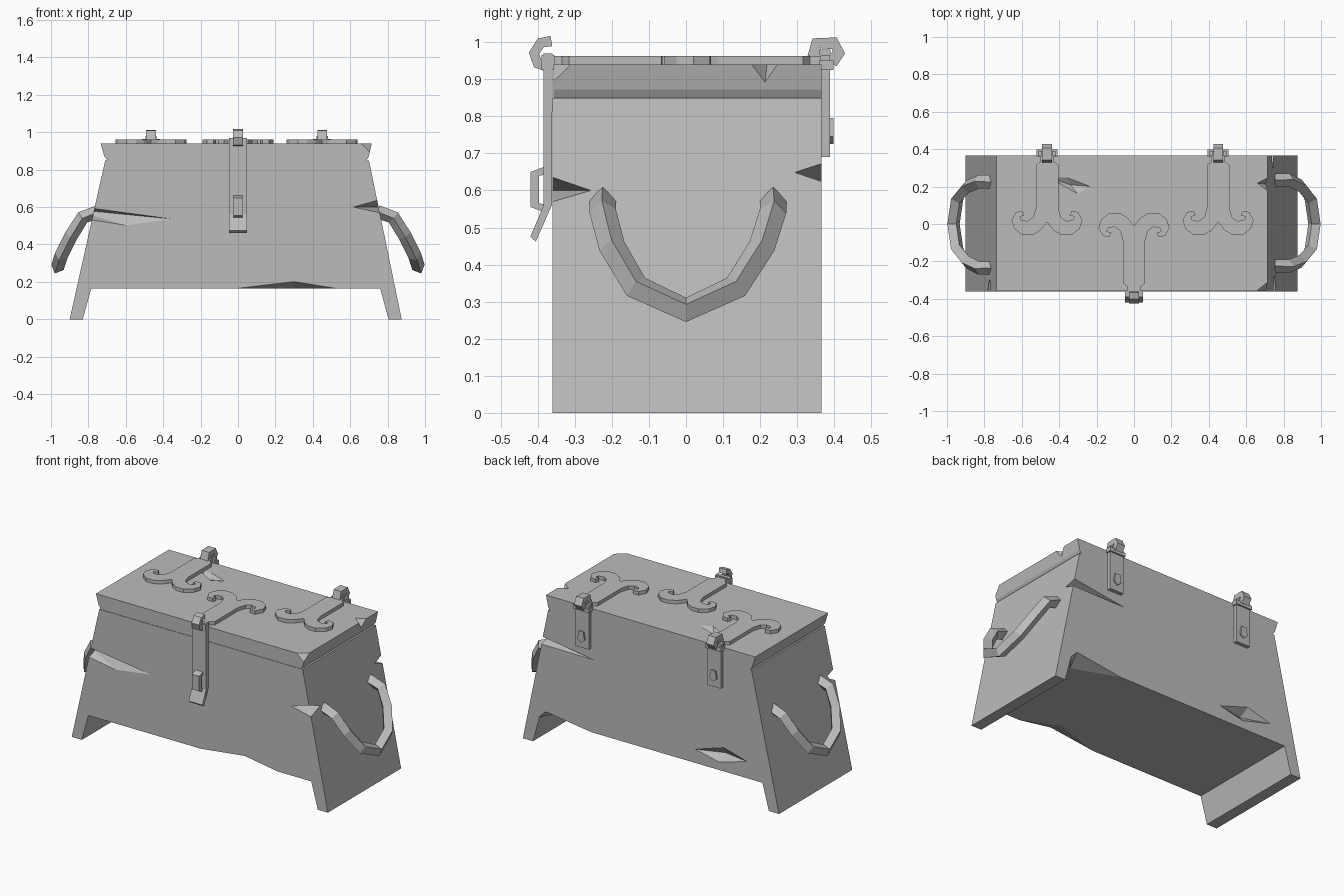
import bpy
import bmesh
from mathutils import Vector

cube = bpy.data.objects.get("Cube")
if cube:
    bpy.data.objects.remove(cube, do_unlink=True)

gray = bpy.data.materials.new("plain gray")
gray.use_nodes = True
COLOR = (0.5, 0.5, 0.5, 1)
gray.diffuse_color = COLOR
gray.node_tree.nodes["Principled BSDF"].inputs["Base Color"].default_value = COLOR


def finish(name, bm):
    bmesh.ops.recalc_face_normals(bm, faces=bm.faces)
    mesh = bpy.data.meshes.new(name)
    bm.to_mesh(mesh)
    bm.free()
    mesh.materials.append(gray)
    obj = bpy.data.objects.new(name, mesh)
    bpy.context.collection.objects.link(obj)
    return obj


def prism(name, pts, axis, lo, hi):
    """Extrude a 2D outline along one axis."""
    place = {"x": lambda u, v, w: (w, u, v),
             "y": lambda u, v, w: (u, w, v),
             "z": lambda u, v, w: (u, v, w)}[axis]
    bm = bmesh.new()
    a = [bm.verts.new(place(u, v, lo)) for u, v in pts]
    b = [bm.verts.new(place(u, v, hi)) for u, v in pts]
    bm.faces.new(a)
    bm.faces.new(b[::-1])
    for i in range(len(pts)):
        j = (i + 1) % len(pts)
        bm.faces.new((a[i], b[i], b[j], a[j]))
    return finish(name, bm)


def box(name, x, y, z):
    return prism(name, [(x[0], y[0]), (x[1], y[0]), (x[1], y[1]), (x[0], y[1])], "z", *z)


def ribbon(path, width):
    """Outline of a bent bar around a 2D centre line."""
    p = [Vector(q) for q in path]
    left, right = [], []
    for i, q in enumerate(p):
        d = (p[min(i + 1, len(p) - 1)] - p[max(i - 1, 0)]).normalized()
        n = Vector((-d.y, d.x)) * width / 2
        left.append(q + n)
        right.append(q - n)
    return left + right[::-1]


def chip(target, pts):
    """Cut a convex nick out of a part."""
    bm = bmesh.new()
    for p in pts:
        bm.verts.new(p)
    bmesh.ops.convex_hull(bm, input=bm.verts)
    cutter = finish("chip_cutter", bm)
    cutter.hide_render = True
    mod = target.modifiers.new("chip", "BOOLEAN")
    mod.operation = "DIFFERENCE"
    mod.solver = "EXACT"
    mod.object = cutter
    bpy.context.view_layer.objects.active = target
    bpy.ops.object.modifier_apply(modifier=mod.name)
    bpy.data.objects.remove(cutter, do_unlink=True)


# Chest body with slanted ends running down into legs
body = prism("chest_body", [(-.9, 0), (-.83, 0), (-.785, .165), (.76, .165), (.805, 0),
                            (.875, 0), (.70, .85), (-.71, .85)], "y", -.36, .365)

# Nicks in the body: front left, front right, front bottom
chip(body, [(-.34, -.362, .535), (-.52, -.38, .48), (-.6, -.38, .56), (-.9, -.4, .62),
            (-.9, -.4, .53), (-.9, -.28, .59)])
chip(body, [(.61, -.365, .6), (.76, -.25, .6), (.9, -.5, .73), (.9, -.5, .5)])
chip(body, [(-.08, -.37, .16), (.3, -.37, .205), (.58, -.37, .16), (.3, -.25, .16),
            (.3, -.4, .1)])
# Back: upper corner gash, bottom chip, long dent
chip(body, [(.35, .37, .62), (.76, .29, .65), (.9, .5, .74), (.9, .5, .58)])
chip(body, [(.35, .37, .16), (.72, .37, .21), (.77, .37, .16), (.68, .25, .16),
            (.6, .4, .1)])
chip(body, [(-.3, .37, .25), (-.7, .37, .27), (-.52, .37, .32), (-.48, .37, .21),
            (-.5, .32, .26)])

# Lid with an undercut lower edge
lid = prism("lid", [(-.695, .845), (.685, .845), (.70, .872), (.715, .94),
                    (-.735, .94), (-.715, .872)], "y", -.357, .365)
chip(lid, [(.63, -.37, .95), (.73, -.29, .95), (.72, -.37, .865), (.8, -.45, .95)])
chip(lid, [(.73, .16, .95), (.73, .26, .95), (.65, .22, .95), (.73, .21, .865)])
chip(lid, [(-.46, .25, .941), (-.23, .2, .941), (-.3, .16, .941), (-.36, .25, .941),
           (-.34, .21, .915)])

# Strap outline: neck, band and one scroll, mirrored to the other half
HALF = [(.035, 0), (.035, .03), (.06, .05), (.06, .28), (.075, .33), (.105, .35),
        (.14, .342), (.145, .325), (.12, .32), (.13, .298), (.165, .3), (.19, .345),
        (.175, .39), (.13, .425), (.08, .425), (.035, .4)]
STRAP = HALF + [(0, .355)] + [(-u, v) for u, v in HALF[::-1]]


def strap(name, x, y, sign):
    pts = [(x + u, y + sign * v) for u, v in STRAP]
    prism(name, pts, "z", .93, .962)


# Front latch
strap("front_strap", 0, -.365, 1)
prism("front_latch_plate", [(-.36, .97), (-.384, .97), (-.384, .56), (-.42, .475),
                            (-.405, .462), (-.362, .56)], "x", -.048, .048)
prism("front_latch_loop", ribbon([(-.37, .655), (-.408, .645), (-.408, .56), (-.37, .55)],
                                 .025), "x", -.025, .025)
prism("front_latch_hook", ribbon([(-.363, 1.003), (-.392, .998), (-.41, .97), (-.4, .942),
                                  (-.375, .935)], .028), "x", -.026, .026)
box("front_latch_pin", (-.048, .048), (-.39, -.355), (.925, .965))

# Back hinges
for side, x in (("left", .45), ("right", -.465)):
    strap(side + "_hinge_strap", x, .365, -1)
    box(side + "_hinge_plate", (x - .048, x + .048), (.363, .388), (.69, .965))
    box(side + "_hinge_knuckle", (x - .03, x + .03), (.363, .39), (.95, .98))
    box(side + "_hinge_pin", (x - .056, x + .056), (.36, .398), (.925, .95))
    prism(side + "_hinge_hook", ribbon([(.342, .95), (.352, .997), (.4, .997), (.412, .972),
                                        (.392, .945)], .034), "x", x - .026, x + .026)
    prism(side + "_hinge_stud", [(x - .025, .745), (x, .725), (x + .025, .745),
                                 (x + .016, .795), (x - .016, .795)], "y", .38, .398)

# Drooping carry handles, one the half turn of the other
HANDLE = [(.745, -.225, .575), (.83, -.225, .545), (.89, -.2, .45), (.945, -.135, .34),
          (.965, 0, .278), (.945, .135, .34), (.89, .205, .45), (.83, .235, .545),
          (.745, .235, .575)]
for name, s in (("left_handle", 1), ("right_handle", -1)):
    bm = bmesh.new()
    path = [Vector((s * x, s * y, z)) for x, y, z in HANDLE]
    out = Vector((s, 0, .45)).normalized()
    rings = []
    for i, p in enumerate(path):
        d = (path[min(i + 1, len(path) - 1)] - path[max(i - 1, 0)]).normalized()
        n = d.cross(out).normalized()
        m = n.cross(d)
        rings.append([bm.verts.new(p + k * .036) for k in (n, m, -n, -m)])
    for a, b in zip(rings, rings[1:]):
        for i in range(4):
            j = (i + 1) % 4
            bm.faces.new((a[i], a[j], b[j], b[i]))
    bm.faces.new(rings[0])
    bm.faces.new(rings[-1][::-1])
    finish(name, bm)
